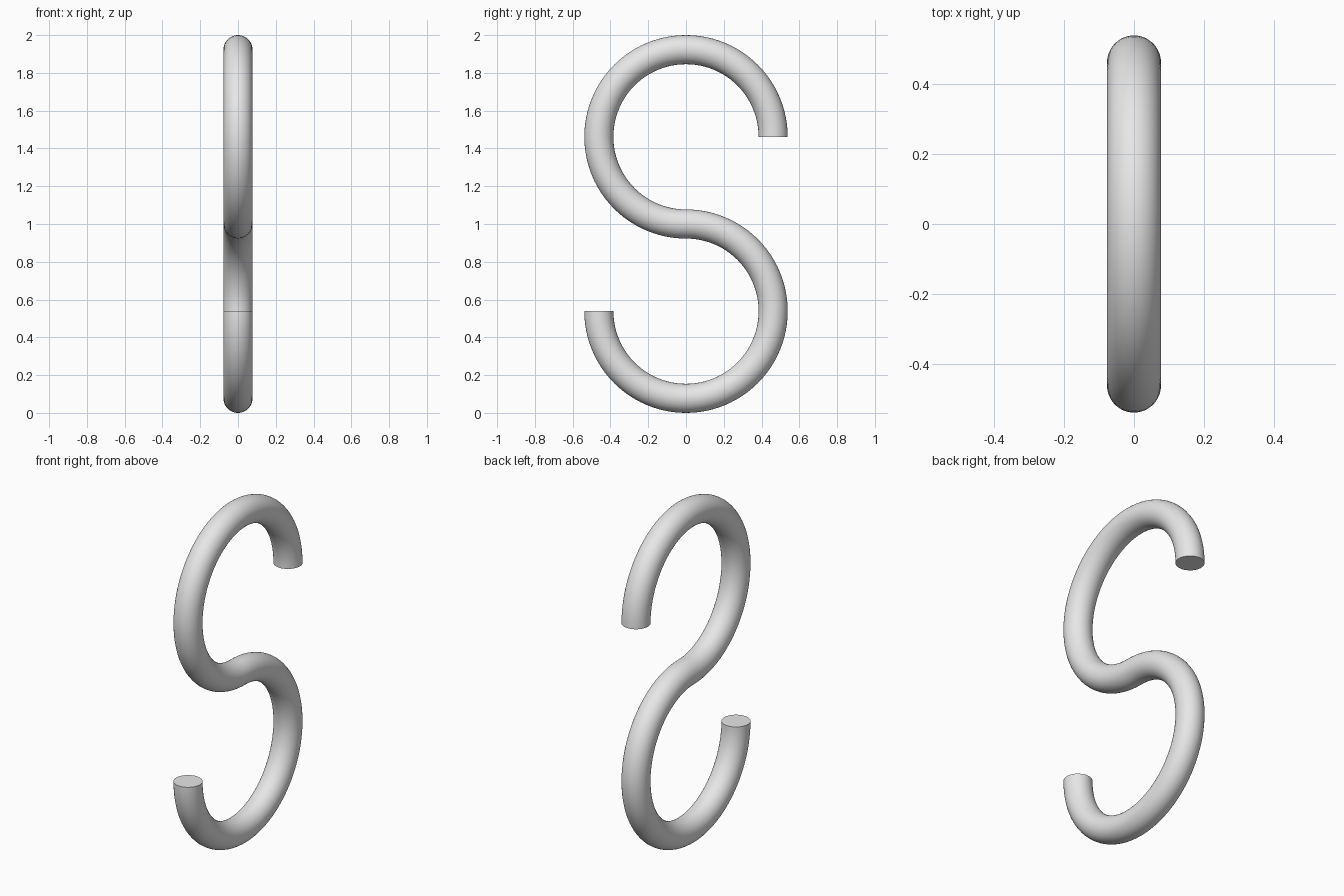
import bpy, bmesh, math
from mathutils import Vector

cube = bpy.data.objects.get("Cube")
if cube:
    bpy.data.objects.remove(cube, do_unlink=True)

R = 0.4615           # bend radius of each hook
r = 0.077            # rod radius
LOW, HIGH = r + R, r + 3 * R
STEPS, SIDES = 72, 48

# Plain grey material
mat = bpy.data.materials.new("plain grey")
mat.use_nodes = True
grey = (0.8, 0.8, 0.8, 1)
mat.diffuse_color = grey
mat.node_tree.nodes["Principled BSDF"].inputs["Base Color"].default_value = grey

# Centre line: upper three-quarter arc, then the lower one turning the other way.
# Each station is (centre, outward direction in the yz plane)
stations = []
for i in range(STEPS + 1):
    a = math.radians(270 * i / STEPS)
    out = Vector((0, math.cos(a), math.sin(a)))
    stations.append((Vector((0, 0, HIGH)) + out * R, out))
for i in range(1, STEPS + 1):
    a = math.radians(90 - 270 * i / STEPS)
    out = Vector((0, math.cos(a), math.sin(a)))
    stations.append((Vector((0, 0, LOW)) + out * R, -out))

# Sweep a round section along the centre line
bm = bmesh.new()
side = Vector((1, 0, 0))
rings = []
for centre, out in stations:
    ring = []
    for k in range(SIDES):
        t = 2 * math.pi * k / SIDES
        ring.append(bm.verts.new(centre + r * (math.cos(t) * out + math.sin(t) * side)))
    rings.append(ring)
for a, b in zip(rings, rings[1:]):
    for k in range(SIDES):
        n = (k + 1) % SIDES
        bm.faces.new((a[k], a[n], b[n], b[k]))

# Flat cut ends
bm.faces.new(rings[0])
bm.faces.new(rings[-1])
bmesh.ops.recalc_face_normals(bm, faces=bm.faces)

mesh = bpy.data.meshes.new("s_hook")
bm.to_mesh(mesh)
bm.free()
mesh.materials.append(mat)
hook = bpy.data.objects.new("s_hook", mesh)
bpy.context.collection.objects.link(hook)

# Smooth rod with crisp end rims
bpy.ops.object.select_all(action='DESELECT')
hook.select_set(True)
bpy.context.view_layer.objects.active = hook
bpy.ops.object.shade_smooth_by_angle(angle=math.radians(35))
